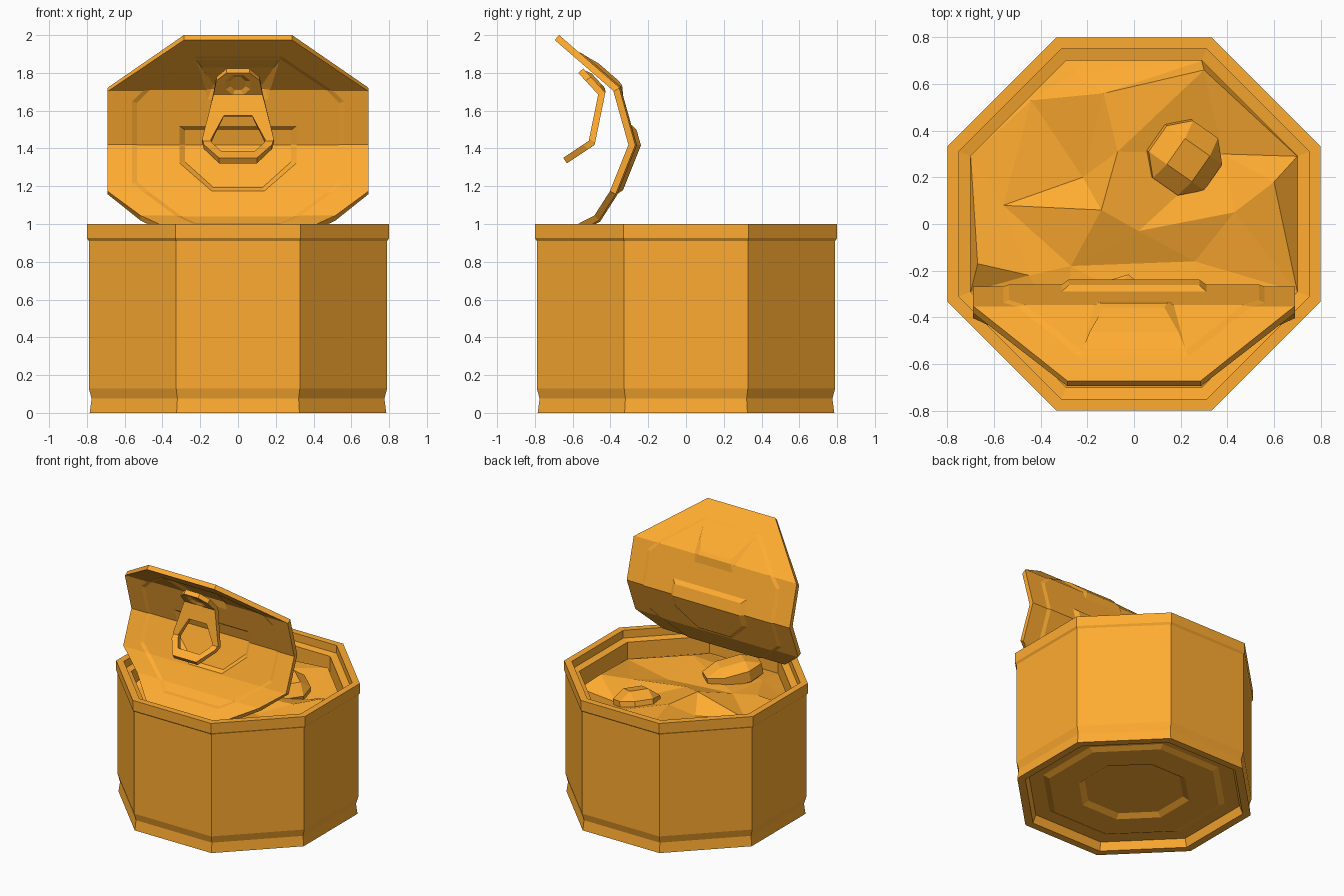
import bpy, bmesh, math
from mathutils import Vector, Matrix
from mathutils.geometry import delaunay_2d_cdt

if "Cube" in bpy.data.objects:
    bpy.data.objects.remove(bpy.data.objects["Cube"])

mat = bpy.data.materials.new("orange")
mat.diffuse_color = (1.0, 0.41, 0.03, 1)
mat.use_nodes = True
mat.node_tree.nodes["Principled BSDF"].inputs["Base Color"].default_value = mat.diffuse_color


def finish(bm, name):
    bmesh.ops.recalc_face_normals(bm, faces=bm.faces[:])
    me = bpy.data.meshes.new(name)
    bm.to_mesh(me)
    bm.free()
    me.materials.append(mat)
    ob = bpy.data.objects.new(name, me)
    bpy.context.collection.objects.link(ob)
    return ob


def octagon(a, cy=0):
    r = a / math.cos(math.pi / 8)
    return [(r * math.cos(math.pi / 8 + k * math.pi / 4),
             cy + r * math.sin(math.pi / 8 + k * math.pi / 4)) for k in range(8)]


def mirrored(half):
    """Closed outline from its right half, listed top to bottom."""
    return half + [(-x, y) for x, y in reversed(half)]


def ring(bm, pts, d):
    return [bm.verts.new((x, y, d)) for x, y in pts]


def bridge(bm, a, b):
    n = len(a)
    for i in range(n):
        bm.faces.new((a[i], a[(i + 1) % n], b[(i + 1) % n], b[i]))


def fill_with_holes(bm, loops):
    edges = []
    for lp in loops:
        for i in range(len(lp)):
            pair = (lp[i], lp[(i + 1) % len(lp)])
            edges.append(bm.edges.get(pair) or bm.edges.new(pair))
    bmesh.ops.triangle_fill(bm, edges=edges, use_beauty=True, normal=(0, 0, 1))


def thicken_and_bend(bm, path, t):
    """Flat sheet (x, s, depth) gets thickness t and follows path (s, y, z)."""
    ret = bmesh.ops.extrude_face_region(bm, geom=bm.faces[:], use_keep_orig=True)
    vs = [g for g in ret["geom"] if isinstance(g, bmesh.types.BMVert)]
    bmesh.ops.translate(bm, verts=vs, vec=(0, 0, t))
    for s, _, _ in path[1:-1]:
        bmesh.ops.bisect_plane(bm, geom=bm.verts[:] + bm.edges[:] + bm.faces[:],
                               dist=1e-5, plane_co=(0, s, 0), plane_no=(0, 1, 0))
    pts = [Vector(p[1:]) for p in path]
    seg = []
    for a, b in zip(pts, pts[1:]):
        d = (b - a).normalized()
        seg.append(Vector((d.y, -d.x)))
    nor = [seg[0]]
    for a, b in zip(seg, seg[1:]):
        nor.append((a + b) / (1 + a.dot(b)))
    nor.append(seg[-1])
    for v in bm.verts:
        x, s, d = v.co
        i = 0
        while i < len(path) - 2 and s > path[i + 1][0]:
            i += 1
        f = (s - path[i][0]) / (path[i + 1][0] - path[i][0])
        p = pts[i].lerp(pts[i + 1], f) + nor[i].lerp(nor[i + 1], f) * d
        v.co = (x, p.x, p.y)


# can: octagonal lathe from the underside centre, up the wall, over the rim
profile = [(0.33, 0.065), (0.37, 0.04), (0.57, 0.04), (0.61, 0.06), (0.71, 0.06),
           (0.73, 0), (0.785, 0), (0.775, 0.075), (0.79, 0.13), (0.79, 0.91),
           (0.80, 0.925), (0.80, 1.0), (0.75, 1.0), (0.75, 0.94), (0.70, 0.93),
           (0.70, 0.70)]
bm = bmesh.new()
rings = [ring(bm, octagon(a), z) for a, z in profile]
for a, b in zip(rings, rings[1:]):
    bridge(bm, a, b)
bm.faces.new(rings[0])
bm.faces.new(rings[-1])
finish(bm, "can_body")

# food: jagged low-poly surface inside the can
food = [(x, y, 0.80) for x, y in octagon(0.70)] + [
    (-0.63, 0.37, 0.88), (-0.56, 0.08, 0.82), (-0.67, -0.17, 0.88),
    (-0.44, 0.53, 0.81), (-0.13, 0.56, 0.88), (-0.25, 0.65, 0.82),
    (-0.22, 0.20, 0.80), (-0.07, 0.31, 0.89), (0.02, -0.03, 0.87),
    (-0.27, -0.18, 0.84), (-0.14, 0.06, 0.91), (0.30, 0.66, 0.86),
    (0.47, 0.52, 0.80), (0.60, 0.18, 0.89), (0.43, 0.05, 0.85),
    (0.26, -0.16, 0.81), (0.38, 0.30, 0.78), (-0.45, -0.22, 0.86),
    (-0.3, -0.5, 0.83), (0.3, -0.5, 0.86)]
res = delaunay_2d_cdt([Vector(p[:2]) for p in food], [], [list(range(8))], 1, 1e-5)
bm = bmesh.new()
vs = [bm.verts.new((c.x, c.y, food[o[0]][2])) for c, o in zip(res[0], res[3])]
for f in res[2]:
    bm.faces.new([vs[i] for i in f])
finish(bm, "food_surface")


# food chunks: bevelled blocks half sunk in the food
def chunk(name, loc, size, turn, tilt):
    bm = bmesh.new()
    bmesh.ops.create_cube(bm, size=2)
    bmesh.ops.bevel(bm, geom=bm.edges[:], offset=0.55, segments=1,
                    affect='EDGES', profile=0.5)
    bm.transform(Matrix.Translation(loc)
                 @ Matrix.Rotation(math.radians(turn), 4, 'Z')
                 @ Matrix.Rotation(math.radians(tilt), 4, 'Y')
                 @ Matrix.Diagonal((*size, 1)))
    finish(bm, name)


chunk("food_chunk_back", (0.21, 0.29, 0.81), (0.15, 0.15, 0.11), -35, 15)
chunk("food_chunk_front", (-0.11, -0.41, 0.87), (0.20, 0.13, 0.09), 50, 10)

# lid: octagonal sheet with pressed panel, centre dish and finger recess
bm = bmesh.new()
outer = ring(bm, octagon(0.69), 0)
lip = ring(bm, octagon(0.56), 0)
panel = ring(bm, octagon(0.535), 0.008)
bridge(bm, outer, lip)
bridge(bm, lip, panel)
dish = [ring(bm, mirrored([(0.31, 0.10), (0.31, -0.11), (0.14, -0.28)]), 0.008),
        ring(bm, mirrored([(0.28, 0.075), (0.28, -0.10), (0.13, -0.25)]), 0.028)]
finger = [ring(bm, mirrored([(0.22, 0.525), (0.16, 0.24)]), 0.008),
          ring(bm, mirrored([(0.19, 0.45), (0.13, 0.32)]), 0.024)]
fill_with_holes(bm, [panel, dish[0], finger[0]])
for a, b in (dish, finger):
    bridge(bm, a, b)
    bm.faces.new(b)
lid_path = [(-0.69, -0.69, 0.94), (-0.46, -0.485, 1.045), (-0.29, -0.405, 1.17),
            (0, -0.305, 1.42), (0.29, -0.385, 1.705), (0.69, -0.695, 1.974)]
thicken_and_bend(bm, lid_path, 0.035)
finish(bm, "lid")

# pull tab: bent plate with a finger hole and a dimpled rivet
bm = bmesh.new()
edge = ring(bm, mirrored([(0.06, 1.82), (0.115, 1.77), (0.13, 1.68),
                          (0.19, 1.46), (0.18, 1.425), (0.10, 1.34)]), 0)
hole = ring(bm, mirrored([(0.075, 1.575), (0.145, 1.455), (0.135, 1.435),
                          (0.09, 1.385)]), 0)
rivet = [ring(bm, octagon(0.065, 1.742), 0), ring(bm, octagon(0.04, 1.742), 0.015)]
fill_with_holes(bm, [edge, hole, rivet[0]])
bridge(bm, *rivet)
bm.faces.new(rivet[1])
tab_path = [(1.34, -0.65, 1.35), (1.45, -0.515, 1.44), (1.68, -0.465, 1.685),
            (1.82, -0.57, 1.80)]
thicken_and_bend(bm, tab_path, 0.035)
finish(bm, "pull_tab")
